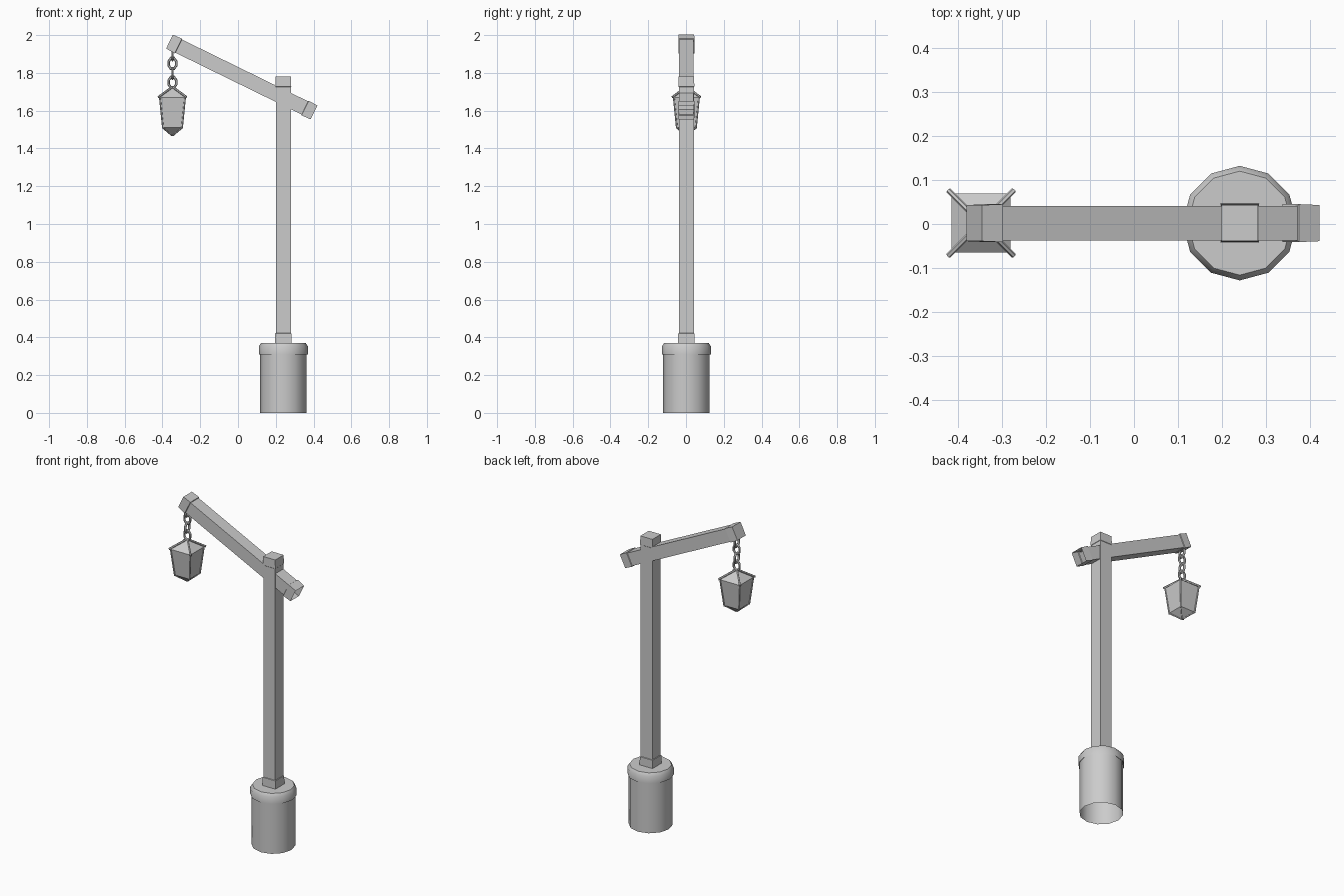
import bpy, bmesh, math
from mathutils import Vector, Matrix

if "Cube" in bpy.data.objects:
    bpy.data.objects.remove(bpy.data.objects["Cube"])

grey = bpy.data.materials.new("plain grey")
grey.use_nodes = True
grey.diffuse_color = (0.6, 0.6, 0.6, 1)
grey.node_tree.nodes["Principled BSDF"].inputs["Base Color"].default_value = (0.6, 0.6, 0.6, 1)


def finish(name, bm, matrix=Matrix(), smooth=None):
    """Turn a bmesh into a named grey object."""
    mesh = bpy.data.meshes.new(name)
    bm.to_mesh(mesh)
    bm.free()
    mesh.materials.append(grey)
    obj = bpy.data.objects.new(name, mesh)
    bpy.context.collection.objects.link(obj)
    obj.matrix_world = matrix
    if smooth:
        bpy.ops.object.select_all(action='DESELECT')
        obj.select_set(True)
        bpy.context.view_layer.objects.active = obj
        bpy.ops.object.shade_smooth_by_angle(angle=math.radians(smooth))
    return obj


def loft(name, rings, sides, matrix, bottom=True, top=True, smooth=None):
    """Stack regular polygons (height, half width) along z; four sides make a square."""
    bm = bmesh.new()
    turn = math.pi / 4 if sides == 4 else 0
    grow = math.sqrt(2) if sides == 4 else 1
    loops = []
    for z, r in rings:
        angles = [turn + math.tau * i / sides for i in range(sides)]
        loops.append([bm.verts.new((r * grow * math.cos(a), r * grow * math.sin(a), z))
                      for a in angles])
    for low, high in zip(loops, loops[1:]):
        for i in range(sides):
            j = (i + 1) % sides
            bm.faces.new((low[i], low[j], high[j], high[i]))
    if bottom:
        bm.faces.new(loops[0][::-1])
    if top:
        bm.faces.new(loops[-1])
    return finish(name, bm, matrix, smooth)


def rod(name, start, end, radius):
    """Thin six-sided bar between two points."""
    start, end = Vector(start), Vector(end)
    axis = end - start
    place = Matrix.Translation(start) @ axis.to_track_quat('Z', 'Y').to_matrix().to_4x4()
    return loft(name, [(0, radius), (axis.length, radius)], 6, place)


# Round base, hollow underneath, with a rounded collar
post_x, mid_y = 0.24, 0.002
at_post = Matrix.Translation((post_x, mid_y, 0))
loft("base", [(0, 0.123), (0.315, 0.123), (0.31, 0.13), (0.352, 0.13), (0.37, 0.118)],
     12, at_post, bottom=False, smooth=40)

# Upright post with a wider foot and head
loft("post", [(0.37, 0.044), (0.42, 0.043), (0.422, 0.04), (1.725, 0.04),
              (1.727, 0.042), (1.78, 0.041)], 4, at_post)

# Sloping arm, wider at both ends, open at the low end
slope = Matrix.Rotation(math.radians(-63.9), 4, 'Y')
half = 0.426
loft("arm", [(-half, 0.041), (0.052 - half, 0.043), (0.054 - half, 0.039),
             (half - 0.054, 0.039), (half - 0.052, 0.043), (half, 0.041)],
     4, Matrix.Translation((0.02, mid_y, 1.778)) @ slope, bottom=False)

# Chain of alternating links
lamp_x = -0.347
for i, z in enumerate((1.895, 1.85, 1.797, 1.75)):
    bm = bmesh.new()
    around, tube = 8, 6
    grid = []
    for a in range(around):
        t = math.tau * (a + 0.5) / around
        row = []
        for b in range(tube):
            p = math.tau * b / tube
            r = 0.024 + 0.007 * math.cos(p)
            row.append(bm.verts.new((r * math.cos(t) * 0.9, 0.007 * math.sin(p),
                                     r * math.sin(t) * 1.25)))
        grid.append(row)
    for a in range(around):
        for b in range(tube):
            c, d = (a + 1) % around, (b + 1) % tube
            bm.faces.new((grid[a][b], grid[a][d], grid[c][d], grid[c][b]))
    bmesh.ops.recalc_face_normals(bm, faces=bm.faces)
    spin = Matrix.Rotation(math.pi / 2 * ((i + 1) % 2), 4, 'Z')
    finish(f"chain_link_{i + 1}", bm, Matrix.Translation((lamp_x, mid_y, z)) @ spin, 50)

# Lantern body: roof, tapering panes and pointed bottom
at_lamp = Matrix.Translation((lamp_x, mid_y, 0))
loft("lantern_body", [(1.467, 0.002), (1.51, 0.05), (1.67, 0.067), (1.72, 0.004)], 4, at_lamp)

# Lantern frame: bars along the roof, corners and bottom
for sx in (-1, 1):
    for sy in (-1, 1):
        def corner(w, z):
            return (lamp_x + sx * w, mid_y + sy * w, z)
        rod("roof_bar", corner(0.003, 1.724), corner(0.074, 1.672), 0.006)
        rod("corner_bar", corner(0.067, 1.675), corner(0.05, 1.505), 0.005)
        rod("bottom_bar", corner(0.05, 1.509), corner(0.002, 1.468), 0.004)
